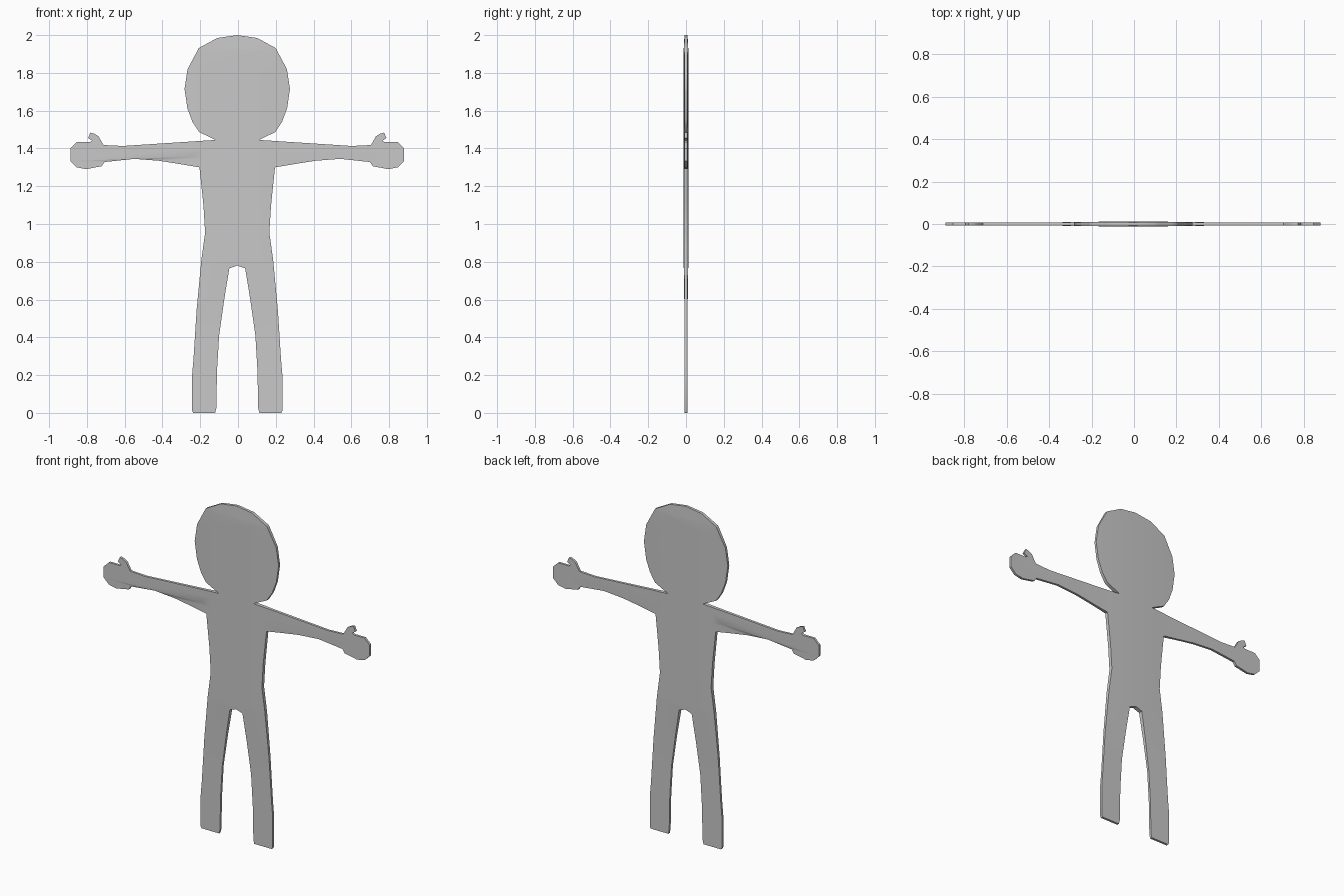
import bpy, bmesh
from mathutils import Vector
from mathutils.geometry import tessellate_polygon

if "Cube" in bpy.data.objects:
    bpy.data.objects.remove(bpy.data.objects["Cube"])

CENTRE = -0.004
# Right half of the figure outline (distance from centre line, height)
HEAD = [(0, 2.0), (.105, 1.985), (.203, 1.932), (.263, 1.82), (.279, 1.715), (.264, 1.612),
        (.237, 1.54), (.202, 1.487), (.115, 1.445)]
ARM = [(.607, 1.413), (.708, 1.418), (.735, 1.465), (.757, 1.478), (.777, 1.484), (.79, 1.455),
       (.768, 1.441), (.78, 1.433), (.85, 1.433), (.884, 1.4), (.884, 1.333), (.85, 1.3),
       (.80, 1.29), (.718, 1.306), (.703, 1.328), (.545, 1.345), (.415, 1.335), (.308, 1.318),
       (.2, 1.3)]
LEG = [(.179, 1.1), (.17, .955), (.19, .81), (.215, .545), (.232, .28), (.239, .2), (.239, .01),
       (.233, 0), (.117, 0), (.111, .025), (.107, .225), (.096, .41), (.069, .6), (.042, .765),
       (0, .78)]


def clamp(v):
    return max(0.0, min(1.0, v))


def half_depth(x, z):
    """Thin limbs, slightly swollen head and torso."""
    swell = clamp(1 - (x / .28) ** 2) * clamp((z - .45) / .35) * clamp((2.02 - z) / .1)
    return .007 + .0055 * swell


half = HEAD + ARM + LEG
outline = half + [(-x, z) for x, z in reversed(half[1:-1])]

# Flat silhouette, cut into strips so the surface can swell
bm = bmesh.new()
verts = [bm.verts.new((x, 0, z)) for x, z in outline]
for tri in tessellate_polygon([[Vector((x, z, 0)) for x, z in outline]]):
    bm.faces.new([verts[i] for i in tri])
cuts = [((x, 0, 0), (1, 0, 0)) for x in (-.24, -.18, -.12, -.06, 0, .06, .12, .18, .24)]
cuts += [((0, 0, z), (0, 0, 1)) for z in (.45, .62, .8, 1.3, 1.7, 1.92)]
for co, no in cuts:
    bmesh.ops.bisect_plane(bm, geom=bm.verts[:] + bm.edges[:] + bm.faces[:],
                           plane_co=co, plane_no=no, dist=1e-5)
bmesh.ops.recalc_face_normals(bm, faces=bm.faces[:])

# Extrude into a sheet with front and back surfaces
res = bmesh.ops.extrude_face_region(bm, geom=bm.faces[:], use_keep_orig=True)
back = {g for g in res["geom"] if isinstance(g, bmesh.types.BMVert)}
for v in bm.verts:
    v.co.y = half_depth(v.co.x, v.co.z) * (1 if v in back else -1)
    v.co.x += CENTRE
bmesh.ops.recalc_face_normals(bm, faces=bm.faces[:])

mesh = bpy.data.meshes.new("figure_body")
bm.to_mesh(mesh)
bm.free()
grey = bpy.data.materials.new("plain grey")
grey.diffuse_color = (.58, .58, .58, 1)
grey.use_nodes = True
grey.node_tree.nodes["Principled BSDF"].inputs["Base Color"].default_value = grey.diffuse_color
mesh.materials.append(grey)
body = bpy.data.objects.new("figure_body", mesh)
bpy.context.collection.objects.link(body)
bpy.context.view_layer.objects.active = body
body.select_set(True)
bpy.ops.object.shade_smooth_by_angle(angle=.6)
